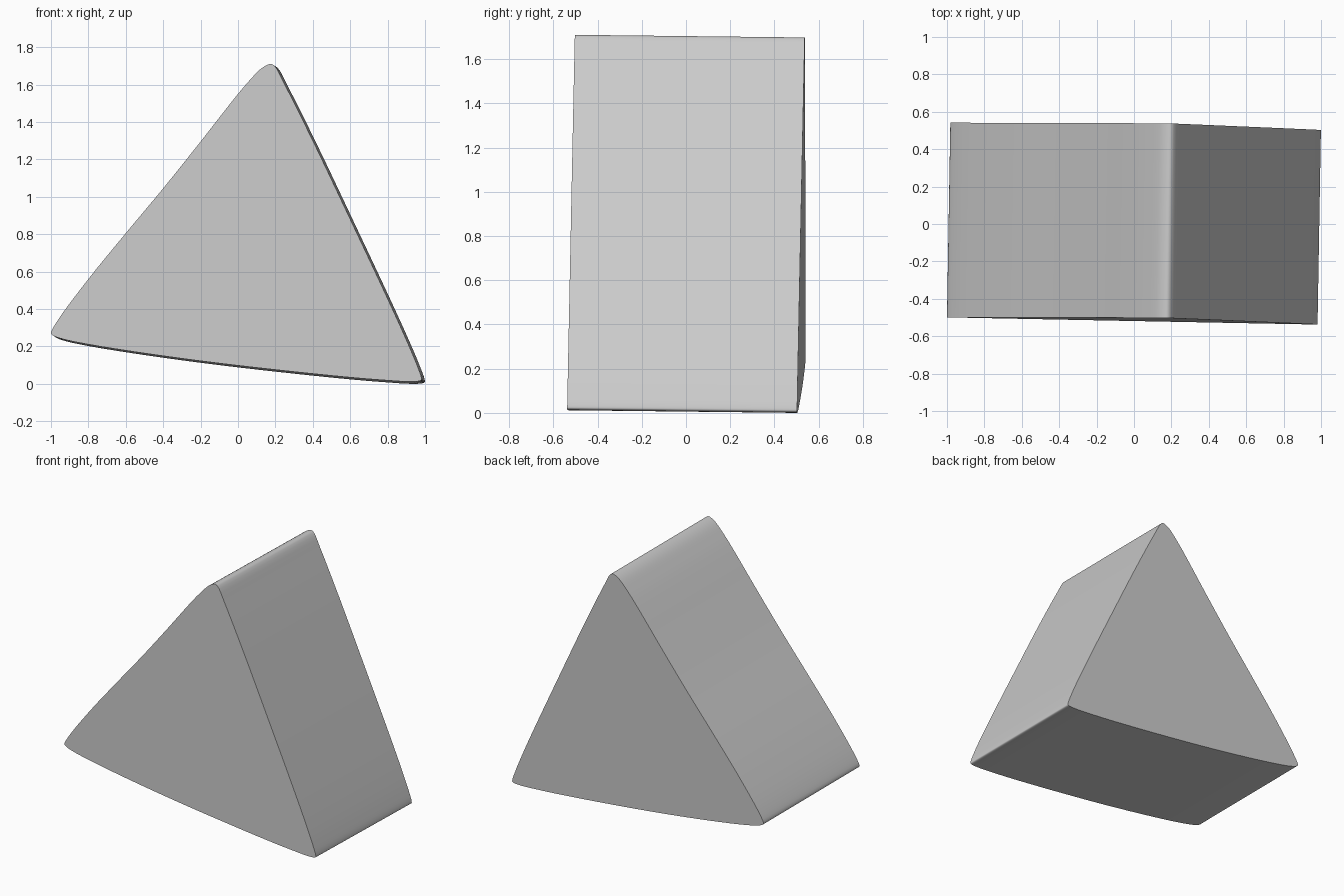
import bpy, bmesh, math
from mathutils import Vector

if "Cube" in bpy.data.objects:
    bpy.data.objects.remove(bpy.data.objects["Cube"])

# Rounded triangular outline (x, z), clockwise from the left tip
OUTLINE = [
    (-1.0, .27), (-.97, .33), (-.8, .56), (-.6, .805), (-.4, 1.045), (-.2, 1.295),
    (0, 1.55), (.06, 1.62), (.115, 1.678), (.15, 1.702), (.175, 1.71), (.195, 1.70),
    (.25, 1.60), (.4, 1.30), (.6, .88), (.8, .455), (.9, .235), (.955, .105),
    (.98, .035), (.98, .02), (.965, .014), (.9, .012), (.8, .018), (.6, .034),
    (.2, .075), (-.2, .122), (-.6, .178), (-.85, .22), (-.95, .243), (-.99, .259),
]
STEPS = 4
DEPTH = Vector((.018, 1.04, -.012))      # slightly tilted extrusion direction


def smooth_loop(points, steps):
    """Closed centripetal spline through the points."""
    pts = [Vector(p) for p in points]
    n, out = len(pts), []
    for i in range(n):
        p = [pts[(i + k) % n] for k in (-1, 0, 1, 2)]
        t = [0]
        for a, b in zip(p, p[1:]):
            t.append(t[-1] + math.sqrt((b - a).length))
        for s in range(steps):
            u = t[1] + (t[2] - t[1]) * s / steps

            def mix(a, b, t0, t1):
                return a * ((t1 - u) / (t1 - t0)) + b * ((u - t0) / (t1 - t0))
            a = [mix(p[k], p[k + 1], t[k], t[k + 1]) for k in range(3)]
            b = [mix(a[k], a[k + 1], t[k], t[k + 2]) for k in range(2)]
            out.append(mix(b[0], b[1], t[1], t[2]))
    return out


# Wedge body: front face square to the extrusion direction
bm = bmesh.new()
front = [bm.verts.new((x, -.52 - .018 * x + .012 * z, z))
         for x, z in smooth_loop(OUTLINE, STEPS)]
back = [bm.verts.new(v.co + DEPTH) for v in front]
bm.faces.new(front)
bm.faces.new(back)
for i in range(len(front)):
    j = (i + 1) % len(front)
    bm.faces.new((front[i], front[j], back[j], back[i]))
bmesh.ops.recalc_face_normals(bm, faces=bm.faces)
low = min(v.co.z for v in bm.verts)
bmesh.ops.translate(bm, verts=bm.verts, vec=(0, 0, -low))
mesh = bpy.data.meshes.new("rounded_wedge")
bm.to_mesh(mesh)
bm.free()
wedge = bpy.data.objects.new("rounded_wedge", mesh)
bpy.context.collection.objects.link(wedge)

# Plain grey colour
grey = bpy.data.materials.new("light_grey")
grey.diffuse_color = (.6, .6, .6, 1)
grey.use_nodes = True
grey.node_tree.nodes["Principled BSDF"].inputs["Base Color"].default_value = grey.diffuse_color
mesh.materials.append(grey)

# Smooth tips, crisp cap edges
bpy.context.view_layer.objects.active = wedge
wedge.select_set(True)
bpy.ops.object.shade_smooth_by_angle(angle=math.radians(50))
